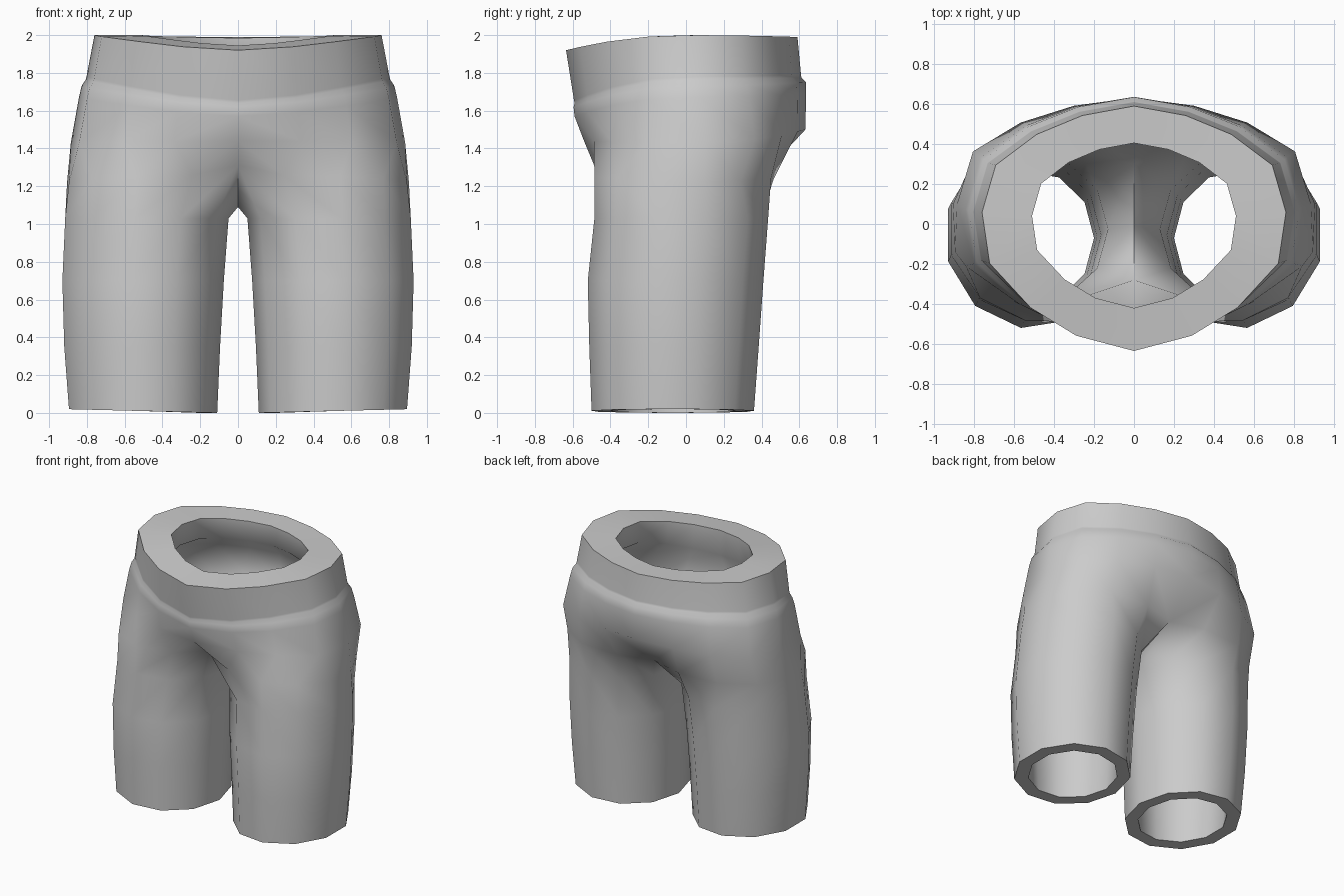
import bpy, bmesh, math

if "Cube" in bpy.data.objects:
    bpy.data.objects.remove(bpy.data.objects["Cube"])

# Half-waist outline from front centre to back centre, in unit proportions
OUTLINE = [(0, -1), (.38, -.88), (.68, -.66), (.95, -.31), (1, .1),
           (.91, .5), (.64, .76), (.34, .92), (0, 1)]


def torso_ring(w, front, back, zf, zs, zb, square=1.0):
    pts = []
    for u, t in OUTLINE:
        v = math.copysign(abs(t) ** square, t)
        z = zs + ((zf if t < 0 else zb) - zs) * t * t
        pts.append((w * u, v * (front if t < 0 else back), z))
    return pts


def leg_ring(z, inner, outer, front, back, tilt=0.0):
    # Eleven sides: 0 front inner, 1-8 around the outside, 9 back inner, 10 inseam
    cx, rx = (inner + outer) / 2, (outer - inner) / 2
    cy, ry = (front + back) / 2, (back - front) / 2 / .99
    pts = []
    for i in range(11):
        a = math.pi + 2 * math.pi * (i + 1) / 11
        c = math.cos(a)
        x = cx + rx * (c / .96 if c > 0 else c)
        pts.append((x, cy + ry * math.sin(a), z + tilt * c))
    return pts


def add_shell(bm, torso, legs):
    torso = [[bm.verts.new(p) for p in r] for r in torso]
    legs = [[bm.verts.new(p) for p in r] for r in legs]
    for a, b in zip(torso, torso[1:]):
        for i in range(8):
            bm.faces.new((a[i], b[i], b[i + 1], a[i + 1]))
    # Join hips to thigh, with one triangle at the side seam
    a, b = torso[-1], legs[0]
    for i in range(8):
        k = i if i < 4 else i + 1
        bm.faces.new((a[i], b[k], b[k + 1], a[i + 1]))
    bm.faces.new((a[4], b[4], b[5]))
    for a, b in zip(legs, legs[1:]):
        for i in range(11):
            j = (i + 1) % 11
            bm.faces.new((a[i], b[i], b[j], a[j]))
    return torso[0], legs[-1]


bm = bmesh.new()
# Outer surface: waistband, small step, hips, crotch, legs
crotch = [(0, -.37, 1.31), (.24, -.465, 1.26), (.54, -.485, 1.25), (.77, -.37, 1.24),
          (.895, -.14, 1.22), (.905, .10, 1.22), (.82, .29, 1.23), (.58, .45, 1.24),
          (.26, .465, 1.24), (0, .39, 1.24), (0, -.01, 1.09)]
waist_out, hem_out = add_shell(bm, [
    torso_ring(.76, .635, .59, 1.92, 2.0, 1.99),
    torso_ring(.802, .593, .609, 1.655, 1.78, 1.79),
    torso_ring(.806, .59, .611, 1.64, 1.765, 1.775),
    torso_ring(.828, .595, .635, 1.62, 1.73, 1.75, .98),
    torso_ring(.842, .59, .636, 1.57, 1.67, 1.69, .93),
    torso_ring(.885, .54, .632, 1.44, 1.43, 1.50, .8),
], [
    crotch,
    leg_ring(1.03, .05, .915, -.485, .435),
    leg_ring(.70, .075, .93, -.52, .41),
    leg_ring(.35, .095, .92, -.512, .385),
    leg_ring(.01, .11, .895, -.50, .36, .01),
])
# Inner lining
crotch_in = [(0, -.28, 1.40), (.27, -.37, 1.29), (.53, -.385, 1.27), (.71, -.29, 1.25),
             (.80, -.11, 1.24), (.81, .09, 1.24), (.73, .24, 1.25), (.55, .35, 1.27),
             (.27, .365, 1.28), (0, .30, 1.36), (0, -.01, 1.18)]
waist_in, hem_in = add_shell(bm, [
    torso_ring(.51, .42, .405, 1.945, 2.0, 1.985),
    torso_ring(.53, .425, .415, 1.75, 1.83, 1.83),
    torso_ring(.71, .48, .51, 1.63, 1.73, 1.73),
    torso_ring(.78, .44, .52, 1.48, 1.45, 1.51, .8),
], [
    crotch_in,
    leg_ring(1.03, .13, .82, -.385, .335),
    leg_ring(.70, .165, .83, -.42, .31),
    leg_ring(.35, .185, .82, -.412, .285),
    leg_ring(.01, .20, .80, -.40, .26, .01),
])
# Waist rim and leg hem
for i in range(8):
    bm.faces.new((waist_out[i], waist_out[i + 1], waist_in[i + 1], waist_in[i]))
for i in range(11):
    j = (i + 1) % 11
    bm.faces.new((hem_out[i], hem_in[i], hem_in[j], hem_out[j]))
bmesh.ops.recalc_face_normals(bm, faces=bm.faces)
# Make sure the rim faces up
rim = next(f for f in bm.faces if set(f.verts) >= {waist_out[0], waist_in[0]})
if rim.normal.z < 0:
    bmesh.ops.reverse_faces(bm, faces=bm.faces)

mesh = bpy.data.meshes.new("shorts")
bm.to_mesh(mesh)
bm.free()
shorts = bpy.data.objects.new("shorts", mesh)
bpy.context.collection.objects.link(shorts)

grey = bpy.data.materials.new("grey_cloth")
grey.diffuse_color = (.6, .6, .6, 1)
grey.use_nodes = True
grey.node_tree.nodes["Principled BSDF"].inputs["Base Color"].default_value = grey.diffuse_color
mesh.materials.append(grey)

# Mirror the half into a full pair of legs
bpy.context.view_layer.objects.active = shorts
shorts.select_set(True)
mirror = shorts.modifiers.new("mirror", 'MIRROR')
mirror.use_clip = True
mirror.merge_threshold = .001
bpy.ops.object.modifier_apply(modifier=mirror.name)
bpy.ops.object.shade_smooth_by_angle(angle=math.radians(65))
